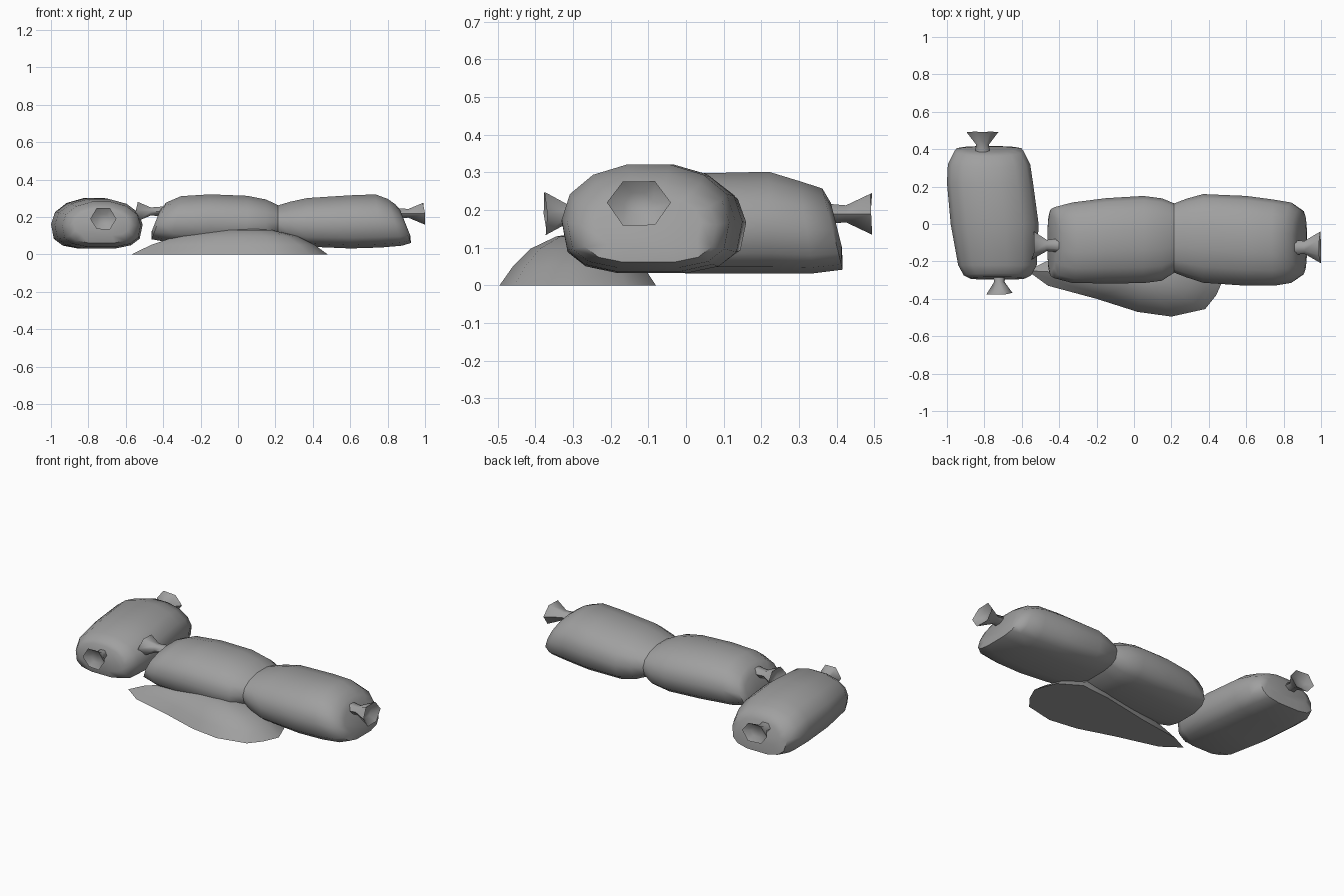
import bpy, bmesh, math, random
from mathutils import Vector

random.seed(4)
cube = bpy.data.objects.get("Cube")
if cube:
    bpy.data.objects.remove(cube, do_unlink=True)

GREY = (0.35, 0.35, 0.35, 1)
cloth = bpy.data.materials.new("grey_cloth")
cloth.use_nodes = True
cloth.diffuse_color = GREY
cloth.node_tree.nodes["Principled BSDF"].inputs["Base Color"].default_value = GREY


def loft(name, rings, tip=None, sharp=50):
    """Skin closed rings of points; cap both ends, or close the last at a tip."""
    bm = bmesh.new()
    loops = [[bm.verts.new(p) for p in ring] for ring in rings]
    n = len(loops[0])
    for a, b in zip(loops, loops[1:]):
        for i in range(n):
            j = (i + 1) % n
            bm.faces.new((a[i], a[j], b[j], b[i]))
    bm.faces.new(loops[0])
    if tip is None:
        bm.faces.new(loops[-1])
    else:
        top = bm.verts.new(tip)
        for i in range(n):
            bm.faces.new((loops[-1][i], loops[-1][(i + 1) % n], top))
    bmesh.ops.recalc_face_normals(bm, faces=bm.faces)
    mesh = bpy.data.meshes.new(name)
    bm.to_mesh(mesh)
    bm.free()
    mesh.materials.append(cloth)
    obj = bpy.data.objects.new(name, mesh)
    bpy.context.collection.objects.link(obj)
    bpy.ops.object.select_all(action='DESELECT')
    obj.select_set(True)
    bpy.context.view_layer.objects.active = obj
    bpy.ops.object.shade_smooth_by_angle(angle=math.radians(sharp))
    return obj


def power(v, e):
    return math.copysign(abs(v) ** e, v)


def bag(name, axis, sections, sides=14):
    """Each section: place on axis, side centre, half width, low z, high z, lean."""
    rings = []
    for u, c, w, low, high, lean in sections:
        mid = low * 0.52 + high * 0.48
        ring = []
        for i in range(sides):
            t = 2 * math.pi * i / sides
            e = 0.95 if math.sin(t) > 0 else 0.65  # flatter underside
            v = c + w * power(math.cos(t), e)
            s = power(math.sin(t), e)
            z = mid + s * ((high - mid) if s > 0 else (mid - low))
            d = u + lean * (z - mid)
            ring.append((d, v, z) if axis == 'x' else (v, d, z))
        rings.append(ring)
    return loft(name, rings)


def knot(name, base, direction, width, height, length):
    """Six-sided tied end: narrow neck, flared mouth, hollow centre."""
    base, out = Vector(base), Vector(direction)
    side = Vector((out.y, -out.x, 0))
    rings = []
    for d, r in ((-0.25, 0.5), (0.3, 0.4), (0.92, 1.0), (0.7, 0.45)):
        ring = []
        for i in range(6):
            t = math.pi * i / 3
            wob = random.uniform(-0.07, 0.07) if r == 1.0 else 0
            ring.append(base + out * (d + wob) * length
                        + side * width * r * math.cos(t)
                        + Vector((0, 0, height * r * (1 + wob) * math.sin(t) * 1.12)))
        rings.append(ring)
    return loft(name, rings, sharp=60)


# Bags
bag("crosswise_bag", 'y', (
    (-0.29, -0.73, 0.15, 0.10, 0.24, 0.1),
    (-0.275, -0.73, 0.18, 0.06, 0.26, 0.1),
    (-0.22, -0.73, 0.21, 0.04, 0.285, 0),
    (0.0, -0.745, 0.235, 0.03, 0.30, 0),
    (0.22, -0.77, 0.23, 0.03, 0.305, 0),
    (0.32, -0.775, 0.22, 0.03, 0.28, -0.15),
    (0.39, -0.775, 0.185, 0.04, 0.26, -0.25),
    (0.40, -0.775, 0.14, 0.10, 0.22, -0.25)))
seam = (0.215, -0.075, 0.185, 0.09, 0.265, 0)
bag("middle_bag", 'x', (
    (-0.44, -0.10, 0.15, 0.12, 0.24, 0.4),
    (-0.425, -0.10, 0.19, 0.08, 0.28, 0.4),
    (-0.33, -0.10, 0.215, 0.06, 0.315, 0.2),
    (-0.15, -0.09, 0.228, 0.05, 0.325, 0),
    (0.05, -0.083, 0.233, 0.045, 0.317, 0),
    (0.15, -0.083, 0.22, 0.055, 0.297, 0),
    seam))
bag("end_bag", 'x', (
    seam,
    (0.28, -0.075, 0.21, 0.06, 0.285, 0),
    (0.37, -0.077, 0.237, 0.04, 0.305, 0),
    (0.60, -0.09, 0.24, 0.03, 0.32, 0),
    (0.75, -0.10, 0.23, 0.035, 0.325, -0.1),
    (0.84, -0.10, 0.215, 0.045, 0.30, -0.3),
    (0.885, -0.10, 0.18, 0.06, 0.27, -0.4),
    (0.895, -0.10, 0.14, 0.10, 0.24, -0.4)))

# Tied ends
knot("crosswise_back_knot", (-0.81, 0.39, 0.19), (0, 1, 0), 0.085, 0.058, 0.115)
knot("crosswise_front_knot", (-0.72, -0.28, 0.19), (0, -1, 0), 0.07, 0.058, 0.10)
knot("middle_knot", (-0.43, -0.115, 0.23), (-1, 0, 0), 0.075, 0.055, 0.12)
knot("end_knot", (0.87, -0.125, 0.22), (1, 0, 0), 0.085, 0.06, 0.135)

# Sand mound spilling out in front
outline = ((-0.57, -0.25), (-0.46, -0.33), (-0.2, -0.4), (0.02, -0.47),
           (0.2, -0.495), (0.38, -0.455), (0.44, -0.38), (0.48, -0.29),
           (0.43, -0.16), (0.3, -0.08), (0.1, -0.1), (-0.2, -0.16), (-0.47, -0.2))
cx, cy = 0.06, -0.28
loft("sand_mound",
     [[(cx + (x - cx) * s, cy + (y - cy) * s, z) for x, y in outline]
      for s, z in ((1, 0), (0.83, 0.052), (0.62, 0.097), (0.3, 0.13))],
     tip=(cx, cy, 0.14))
